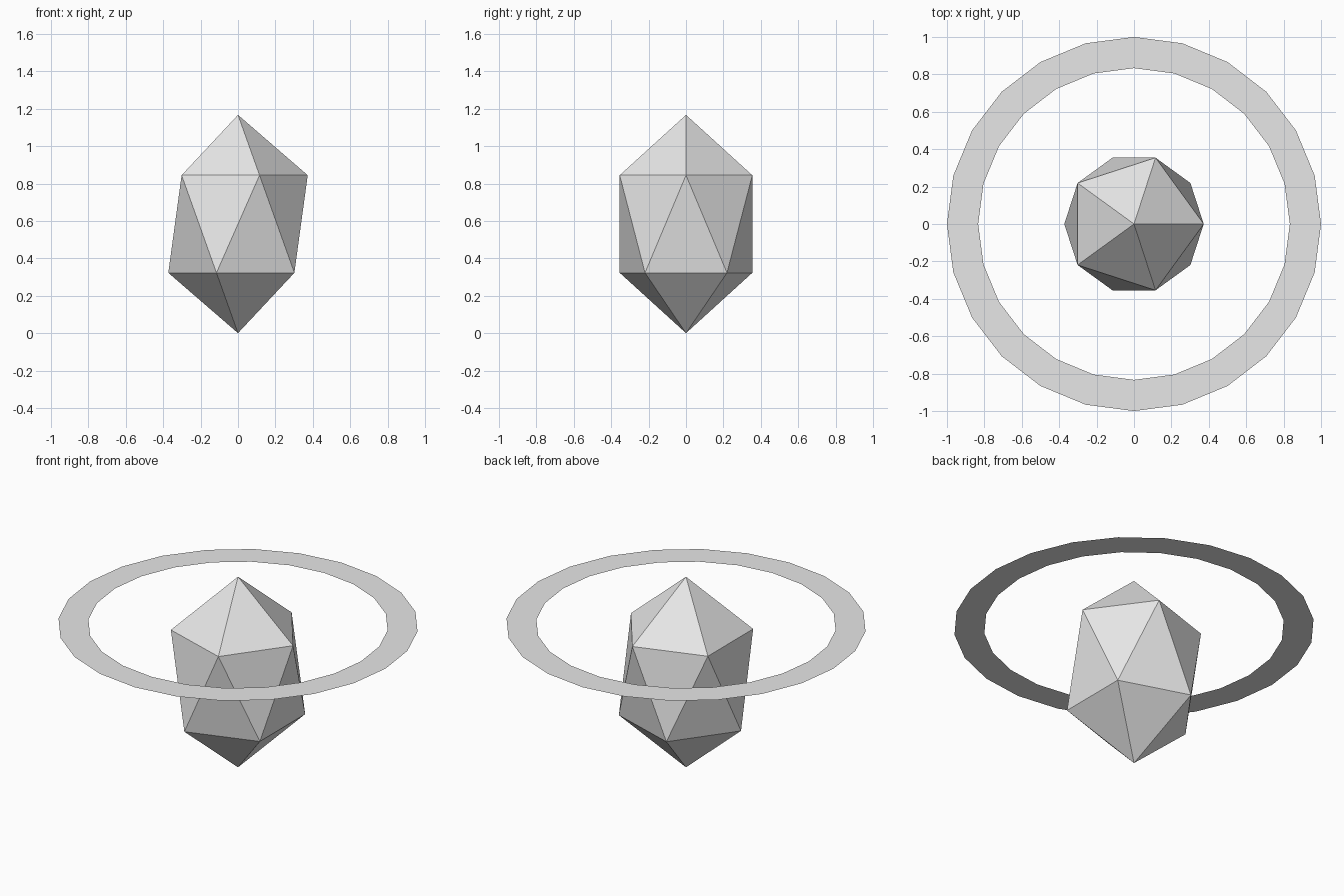
import bpy
import bmesh
from math import cos, sin, tau

cube = bpy.data.objects.get("Cube")
if cube:
    bpy.data.objects.remove(cube, do_unlink=True)

# One pale grey for both parts
grey = bpy.data.materials.new("pale_grey")
grey.use_nodes = True
colour = (0.8, 0.8, 0.8, 1)
grey.diffuse_color = colour
grey.node_tree.nodes["Principled BSDF"].inputs["Base Color"].default_value = colour


def add_part(name, bm, z):
    mesh = bpy.data.meshes.new(name)
    bm.to_mesh(mesh)
    bm.free()
    mesh.materials.append(grey)
    part = bpy.data.objects.new(name, mesh)
    part.location.z = z
    bpy.context.collection.objects.link(part)


# Crystal: a flat-shaded icosahedron stretched upward
RADIUS, STRETCH = 0.4167, 1.4
bm = bmesh.new()
bmesh.ops.create_icosphere(bm, subdivisions=1, radius=RADIUS)
bmesh.ops.scale(bm, vec=(1, 1, STRETCH), verts=bm.verts)
add_part("crystal", bm, RADIUS * STRETCH)

# Halo: a flat 24-sided ring with no thickness, facing up
SIDES = 24
bm = bmesh.new()
inner, outer = [
    [bm.verts.new((r * cos(tau * i / SIDES), r * sin(tau * i / SIDES), 0))
     for i in range(SIDES)]
    for r in (0.8333, 1.0)
]
for i in range(SIDES):
    j = (i + 1) % SIDES
    bm.faces.new((inner[i], outer[i], outer[j], inner[j]))
add_part("halo_ring", bm, 0.872)
